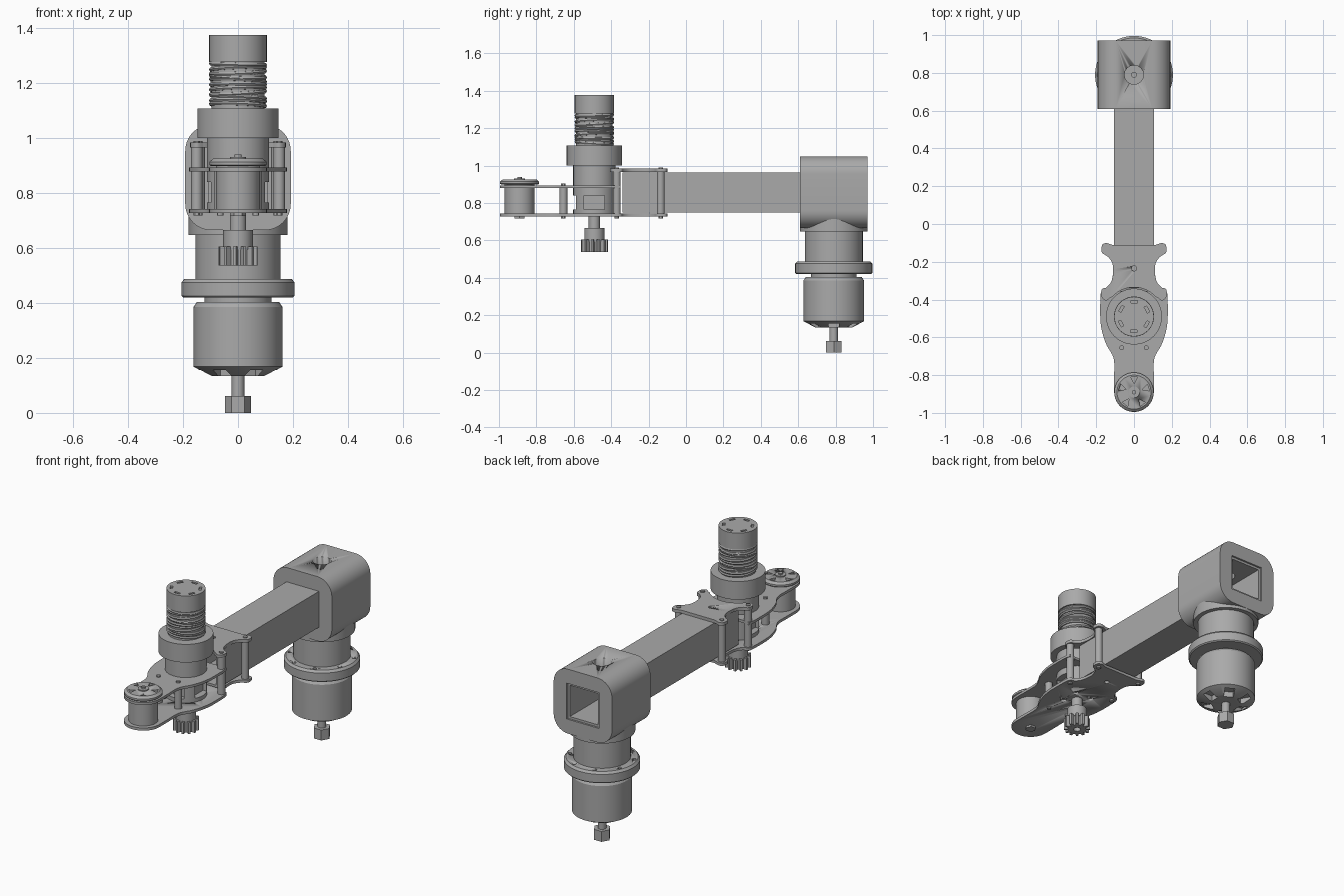
import bpy, bmesh, math, random
from mathutils import Vector, Matrix

cube = bpy.data.objects.get("Cube")
if cube:
    bpy.data.objects.remove(cube, do_unlink=True)

grey = bpy.data.materials.new("machined grey")
grey.use_nodes = True
grey.diffuse_color = (0.4, 0.4, 0.4, 1)
grey.node_tree.nodes["Principled BSDF"].inputs["Base Color"].default_value = (0.4, 0.4, 0.4, 1)

MOTOR_Y, SPINDLE_Y, WHEEL_Y = 0.79, -0.49, -0.89
TUBE_Z = 0.857


def finish(name, bm, smooth=True):
    bmesh.ops.recalc_face_normals(bm, faces=bm.faces)
    mesh = bpy.data.meshes.new(name)
    bm.to_mesh(mesh)
    bm.free()
    mesh.materials.append(grey)
    ob = bpy.data.objects.new(name, mesh)
    bpy.context.collection.objects.link(ob)
    if smooth:
        bpy.ops.object.select_all(action="DESELECT")
        ob.select_set(True)
        bpy.context.view_layer.objects.active = ob
        bpy.ops.object.shade_smooth_by_angle(angle=math.radians(30))
    return ob


def prism(name, outline, z0, z1, smooth=True):
    """Extrude a flat outline from z0 to z1."""
    bm = bmesh.new()
    face = bm.faces.new([bm.verts.new((x, y, z0)) for x, y in outline])
    new = bmesh.ops.extrude_face_region(bm, geom=[face])["geom"]
    bmesh.ops.translate(bm, vec=(0, 0, z1 - z0),
                        verts=[v for v in new if isinstance(v, bmesh.types.BMVert)])
    return finish(name, bm, smooth)


def lathe(name, profile, y, x=0, sides=64):
    """Turn (radius, z) points, bottom to top, about a vertical axis."""
    bm = bmesh.new()
    rings = []
    for r, z in profile:
        rings.append([bm.verts.new((x + r * math.cos(a), y + r * math.sin(a), z))
                      for a in (math.tau * i / sides for i in range(sides))])
    for low, high in zip(rings, rings[1:]):
        for i in range(sides):
            j = (i + 1) % sides
            bm.faces.new((low[i], low[j], high[j], high[i]))
    bm.faces.new(rings[0][::-1])
    bm.faces.new(rings[-1])
    return finish(name, bm)


def rod(name, x, y, r, z0, z1, sides=20):
    return lathe(name, [(r, z0), (r, z1)], y, x, sides)


def box(name, centre, size, turn=0):
    bm = bmesh.new()
    m = Matrix.Translation(centre) @ Matrix.Rotation(turn, 4, "Z") @ Matrix.Diagonal((*size, 1))
    bmesh.ops.create_cube(bm, size=1, matrix=m)
    return finish(name, bm, False)


def bevel(ob, width, segments, along_y=False):
    bm = bmesh.new()
    bm.from_mesh(ob.data)
    edges = [e for e in bm.edges if not along_y or
             abs((e.verts[0].co - e.verts[1].co).normalized().y) > 0.99]
    bmesh.ops.bevel(bm, geom=edges, offset=width, segments=segments, profile=0.5, affect="EDGES")
    bm.to_mesh(ob.data)
    bm.free()
    bpy.ops.object.select_all(action="DESELECT")
    ob.select_set(True)
    bpy.context.view_layer.objects.active = ob
    bpy.ops.object.shade_smooth_by_angle(angle=math.radians(30))


def cut(ob, *cutters):
    for c in cutters:
        c.hide_render = True
        c.hide_set(True)
        c.display_type = "WIRE"
        m = ob.modifiers.new("cut", "BOOLEAN")
        m.operation, m.solver, m.object = "DIFFERENCE", "EXACT", c
    bpy.context.view_layer.update()
    baked = bpy.data.meshes.new_from_object(ob.evaluated_get(bpy.context.evaluated_depsgraph_get()))
    ob.modifiers.clear()
    ob.data = baked
    for c in cutters:
        bpy.data.objects.remove(c, do_unlink=True)


def around(n, r, y, start=0):
    for i in range(n):
        a = start + math.tau * i / n
        yield r * math.cos(a), y + r * math.sin(a), a


def arc(r, y, a0, a1, n):
    return [(r * math.cos(a), y + r * math.sin(a))
            for a in (math.radians(a0 + (a1 - a0) * i / n) for i in range(n + 1))]


def rounded(points, steps=5):
    """Smooth the +x half of an outline."""
    p = [points[0]] + points + [points[-1]]
    out = []
    for a, b, c, d in zip(p, p[1:], p[2:], p[3:]):
        a, b, c, d = map(Vector, (a, b, c, d))
        for i in range(steps):
            t = i / steps
            v = 0.5 * (2 * b + (c - a) * t + (2 * a - 5 * b + 4 * c - d) * t * t
                       + (3 * b - a - 3 * c + d) * t ** 3)
            out.append(tuple(v))
    return out + [points[-1]]


def mirrored(half):
    return half + [(-x, y) for x, y in reversed(half) if x > 1e-4]


# Square arm tube and the rounded housing around its rear end
tube = box("arm_tube", (0, 0.31, TUBE_Z), (0.214, 1.3, 0.214))
housing = box("rear_housing", (0, MOTOR_Y, TUBE_Z), (0.384, 0.362, 0.384))
bevel(housing, 0.095, 10, along_y=True)
for part, width in ((tube, 0.186), (housing, 0.213)):
    cut(part, box("bore", (0, 0.3, TUBE_Z), (width, 2, width)),
        rod("port", 0, MOTOR_Y, 0.05, 0.9, 1.2, 32))
rod("housing_boss", 0, MOTOR_Y, 0.18, 0.647, 0.745, 64)
rod("tube_bolt", 0, MOTOR_Y, 0.015, 0.75, 0.775)

# Rear drive: collar, bolted flange, motor can with vents, shaft and hex end
lathe("rear_collar", [(0.155, 0.485), (0.155, 0.65)], MOTOR_Y)
flange = lathe("rear_flange", [(0.2, 0.42), (0.206, 0.426), (0.206, 0.475), (0.195, 0.488)], MOTOR_Y)
cut(flange, *[rod("bolt_hole", x, y, 0.011, 0.46, 0.52, 12) for x, y, a in around(8, 0.178, MOTOR_Y, 0.39)])
lathe("rear_neck", [(0.122, 0.395), (0.122, 0.425)], MOTOR_Y)
can = lathe("rear_motor", [(0.1, 0.135), (0.162, 0.168), (0.162, 0.385), (0.15, 0.403)], MOTOR_Y)
cut(can, *[box("vent", (x, y, 0.145), (0.06, 0.055, 0.045), a) for x, y, a in around(6, 0.108, MOTOR_Y)])
rod("rear_shaft", 0, MOTOR_Y, 0.023, 0.05, 0.15)
rod("rear_hex_end", 0, MOTOR_Y, 0.048, 0, 0.062, 6)

# Plates that clamp the front of the tube and carry the spindle and wheel
nose = arc(0.105, WHEEL_Y, 0, -90, 10)
body = [(0.17, -0.35), (0.178, -0.4), (0.176, -0.53), (0.15, -0.63), (0.108, -0.71), (0.105, -0.8)]
ears = [(0.145, -0.1), (0.168, -0.11), (0.17, -0.15), (0.14, -0.172), (0.118, -0.2), (0.11, -0.24)]
waist = [(0.118, -0.3), (0.14, -0.335)]
pins = [(s * x, y) for s in (1, -1) for x, y in ((0.142, -0.135), (0.15, -0.37), (0.065, -0.655))]

lower = prism("lower_plate", mirrored([(0, -0.112), (0.11, -0.112)] + rounded(ears + waist + body) + nose),
              0.727, 0.743)
cut(lower, *[rod("hole", x, y, 0.016, 0.7, 0.8, 16) for x, y, a in around(4, 0.075, SPINDLE_Y, 0.78)],
    rod("hole", 0, -0.235, 0.014, 0.7, 0.8, 16))
middle = prism("middle_plate", mirrored([(0, -0.355), (0.12, -0.355)] + rounded(body) + nose), 0.879, 0.894)
front_ears = [(0.118, -0.3), (0.145, -0.335), (0.17, -0.345), (0.172, -0.385), (0.15, -0.405), (0.125, -0.39)]
upper = prism("upper_plate", mirrored([(0, -0.112), (0.11, -0.112)] + rounded(ears + front_ears)
                                      + arc(0.155, SPINDLE_Y, 42, 90, 10)), 0.966, 0.984)
cut(upper, rod("hole", 0, -0.235, 0.014, 0.9, 1, 16))

# Spacer posts with screw heads
for x, y in pins:
    top = 0.888 if y < -0.5 else 0.975
    rod("spacer_post", x, y, 0.021, 0.735, top)
    rod("post_screw", x, y, 0.012, 0.718, top + 0.015, 12)

# Spindle: slotted mount, wide collar, wound motor and cap
mount = lathe("spindle_mount", [(0.113, 0.74), (0.113, 1.005)], SPINDLE_Y)
cut(mount, *[box("window", (x, y, 0.803), (0.06, 0.11, 0.075), a) for x, y, a in around(4, 0.105, SPINDLE_Y)])
lathe("spindle_collar", [(0.148, 1.0), (0.148, 1.108)], SPINDLE_Y)
lathe("winding_core", [(0.097, 1.1), (0.097, 1.285)], SPINDLE_Y)
cap = lathe("spindle_cap", [(0.105, 1.278), (0.105, 1.376)], SPINDLE_Y)
cut(cap, *[box("cap_slot", (x, y, 1.376), (0.014, 0.035, 0.02), a) for x, y, a in around(6, 0.078, SPINDLE_Y, 0.5)])

# Uneven wire turns
random.seed(4)
bm = bmesh.new()
for k in range(11):
    tx, ty = random.uniform(-0.07, 0.07), random.uniform(-0.07, 0.07)
    grid = []
    for i in range(48):
        a = math.tau * i / 48
        grid.append([])
        for j in range(6):
            b = math.tau * j / 6
            r = 0.098 + 0.008 * math.cos(b)
            x, y = r * math.cos(a), r * math.sin(a)
            grid[-1].append(bm.verts.new((x, y + SPINDLE_Y, 1.121 + k * 0.0148 + 0.008 * math.sin(b) + x * tx + y * ty)))
    for i in range(48):
        for j in range(6):
            n, m = (i + 1) % 48, (j + 1) % 6
            bm.faces.new((grid[i][j], grid[n][j], grid[n][m], grid[i][m]))
finish("wire_turns", bm)

# Spindle shaft with toothed pinion
rod("spindle_shaft", 0, SPINDLE_Y, 0.03, 0.64, 0.75)
lathe("pinion_hub", [(0.054, 0.595), (0.054, 0.665)], SPINDLE_Y)
teeth = [(r * math.cos(a), SPINDLE_Y + r * math.sin(a))
         for i in range(12) for r, o in ((0.05, 0), (0.05, 0.18), (0.072, 0.27), (0.072, 0.43))
         for a in [math.tau * i / 12 + o]]
pinion = prism("pinion", teeth, 0.537, 0.605, False)
cut(pinion, rod("pinion_bore", 0, SPINDLE_Y, 0.02, 0.5, 0.57, 16))

# Front wheel between the plates, with a spoked cap and lower nut
lathe("wheel_hub", [(0.08, 0.74), (0.08, 0.9)], WHEEL_Y)
disc = lathe("wheel_cap", [(0.098, 0.898), (0.104, 0.903), (0.104, 0.914), (0.09, 0.926)], WHEEL_Y)
cut(disc, *[prism("spoke_gap", [(x * s - y0 * t, WHEEL_Y + (y - WHEEL_Y) * s + x0 * t)
                               for x0, y0 in [(math.cos(a) * 0.018, math.sin(a) * 0.018)]
                               for s, t in ((0.55, 0), (1, 1), (1, -1))], 0.912, 0.95)
            for x, y, a in around(5, 0.08, WHEEL_Y, 0.3)])
lathe("wheel_nut", [(0.03, 0.92), (0.03, 0.932)], WHEEL_Y)
rod("wheel_pin", 0, WHEEL_Y, 0.012, 0.93, 0.94, 12)
rod("wheel_lower_nut", 0, WHEEL_Y, 0.03, 0.716, 0.73, 6)
